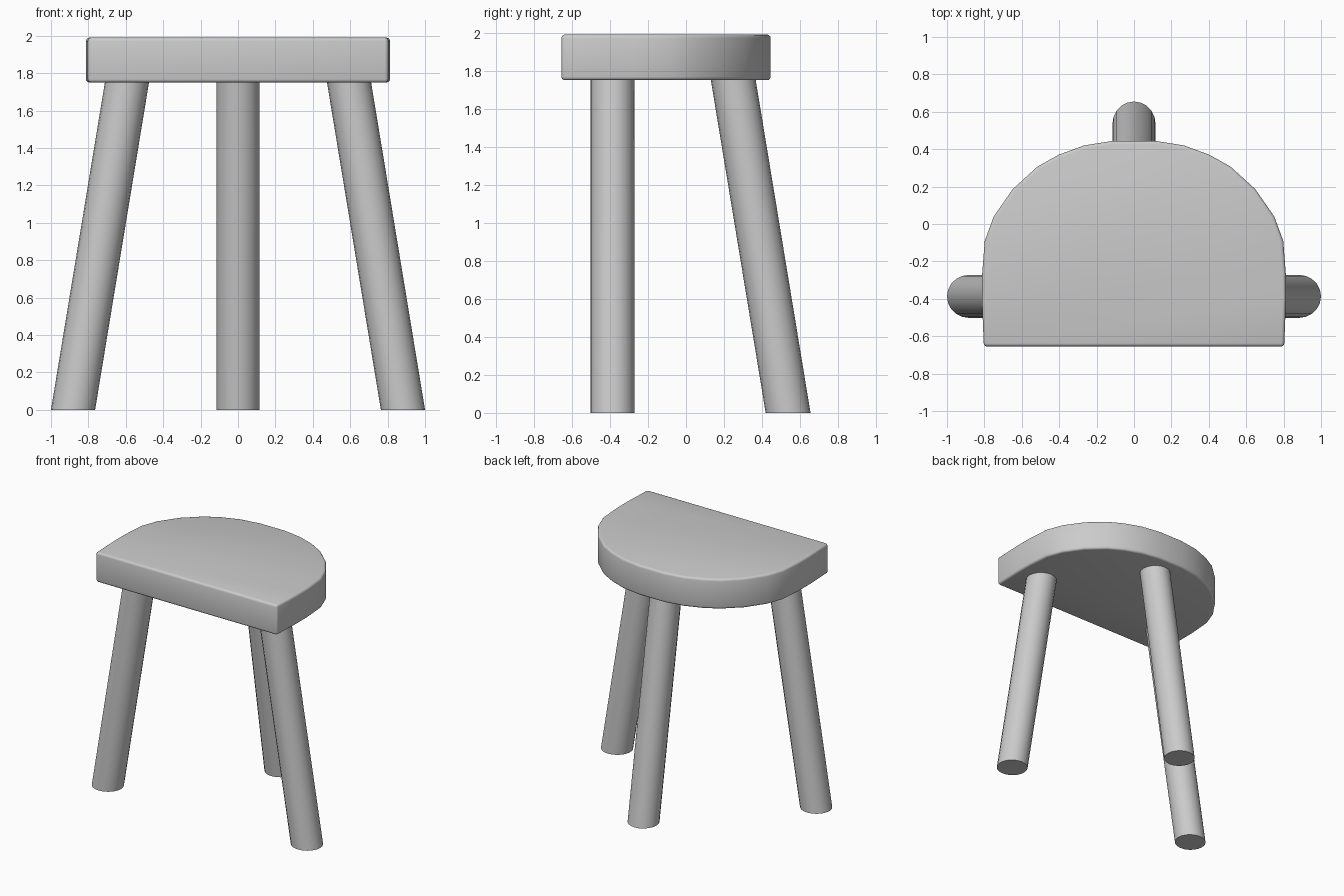
import bpy, bmesh, math

if "Cube" in bpy.data.objects:
    bpy.data.objects.remove(bpy.data.objects["Cube"])

SEAT_BOTTOM, SEAT_TOP = 1.75, 1.99


def finish(name, bm):
    bmesh.ops.recalc_face_normals(bm, faces=bm.faces)
    mesh = bpy.data.meshes.new(name)
    bm.to_mesh(mesh)
    bm.free()
    obj = bpy.data.objects.new(name, mesh)
    bpy.context.collection.objects.link(obj)
    bpy.ops.object.select_all(action='DESELECT')
    obj.select_set(True)
    bpy.context.view_layer.objects.active = obj
    return obj


# Seat: D-shaped half outline, mirrored, extruded and softly bevelled
half = [(0.803, -0.655), (0.813, -0.4), (0.812, -0.27), (0.798, -0.09),
        (0.75, 0.04), (0.648, 0.187), (0.516, 0.307), (0.403, 0.37),
        (0.267, 0.42), (0.11, 0.445)]
outline = half + [(-x, y) for x, y in reversed(half)]
bm = bmesh.new()
base = bm.faces.new([bm.verts.new((x, y, SEAT_BOTTOM)) for x, y in outline])
ext = bmesh.ops.extrude_face_region(bm, geom=[base])
for v in ext['geom']:
    if isinstance(v, bmesh.types.BMVert):
        v.co.z = SEAT_TOP
seat = finish("seat", bm)
bevel = seat.modifiers.new("rounded_edges", 'BEVEL')
bevel.width = 0.018
bevel.segments = 3
bevel.limit_method = 'ANGLE'
bevel.angle_limit = math.radians(40)
bpy.ops.object.modifier_apply(modifier=bevel.name)
bpy.ops.object.shade_smooth_by_angle(angle=math.radians(40))


# Legs: round posts splayed outwards, with level feet
def leg(name, foot, top, rx, ry, sides=20):
    bm = bmesh.new()
    rings = []
    for (cx, cy), z in ((foot, 0.0), (top, SEAT_BOTTOM + 0.005)):
        rings.append([bm.verts.new((cx + rx * math.cos(a), cy + ry * math.sin(a), z))
                      for a in (2 * math.pi * i / sides for i in range(sides))])
    lower, upper = rings
    bm.faces.new(lower)
    bm.faces.new(upper)
    for i in range(sides):
        j = (i + 1) % sides
        bm.faces.new((lower[i], lower[j], upper[j], upper[i]))
    finish(name, bm)
    bpy.ops.object.shade_smooth_by_angle(angle=math.radians(40))


for side, s in (("left", -1), ("right", 1)):
    leg(f"{side}_leg", (s * 0.882, -0.387), (s * 0.593, -0.387), 0.118, 0.115)
leg("back_leg", (0, 0.537), (0, 0.248), 0.115, 0.118)
